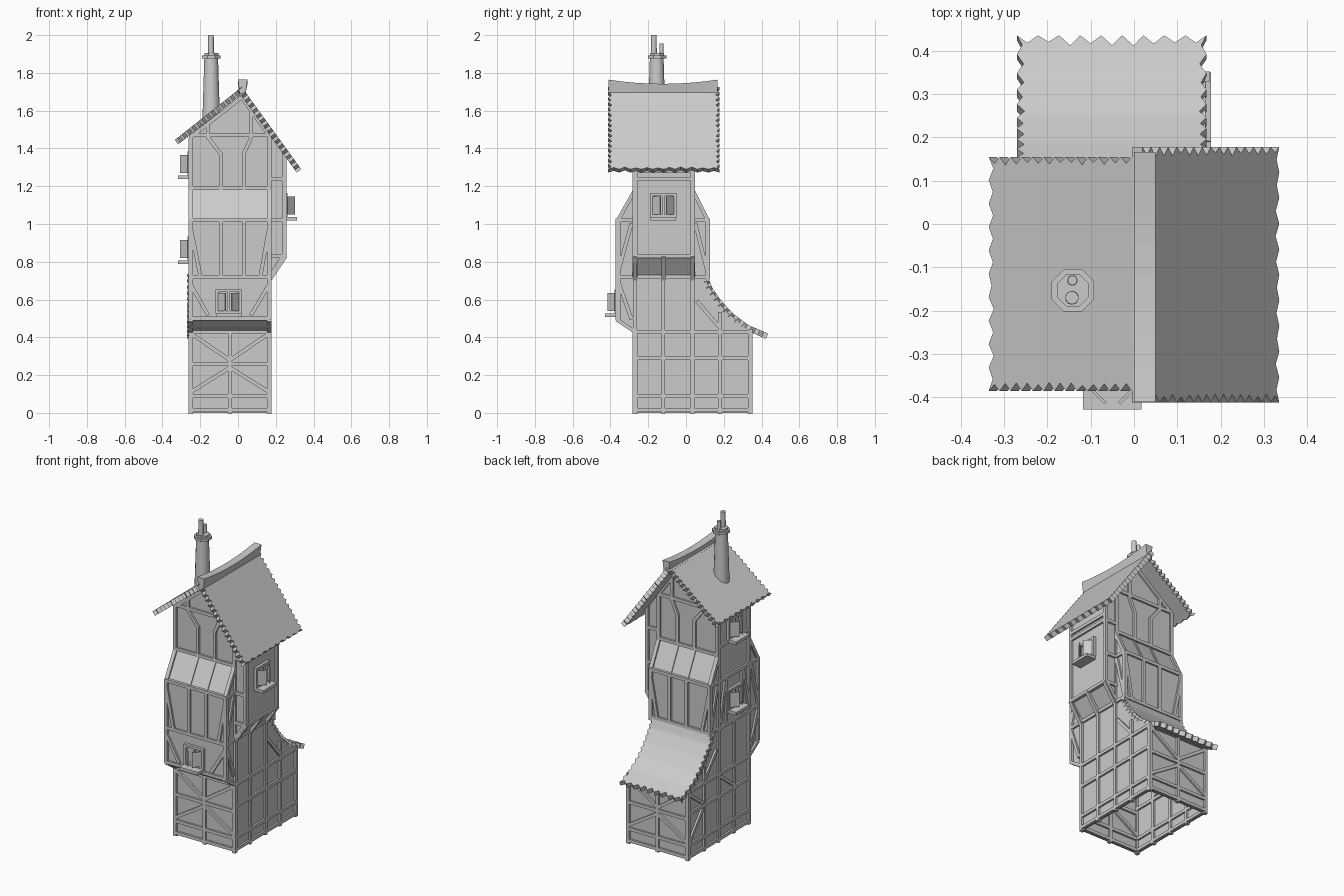
import bpy, bmesh, math, random
from mathutils import Vector, Matrix

random.seed(4)
if "Cube" in bpy.data.objects:
    bpy.data.objects.remove(bpy.data.objects["Cube"])

grey = bpy.data.materials.new("plain_grey")
grey.use_nodes = True
COLOR = (0.6, 0.6, 0.6, 1)
grey.diffuse_color = COLOR
grey.node_tree.nodes["Principled BSDF"].inputs["Base Color"].default_value = COLOR

L, R = -0.25, 0.165          # side walls
F, B = -0.27, 0.035          # front and back of the tower
JF, JB, SB = -0.36, 0.115, 0.34   # jetty front, jetty back, shed back


def finish(name, bm):
    mesh = bpy.data.meshes.new(name)
    bm.to_mesh(mesh)
    bm.free()
    mesh.materials.append(grey)
    obj = bpy.data.objects.new(name, mesh)
    bpy.context.collection.objects.link(obj)
    return obj


def place(axis, along, across, z):
    """Point whose depth runs along the named axis."""
    return Vector((along, across, z) if axis == "x" else (across, along, z))


def prism(name, axis, profile, lo, hi, open_edges=()):
    """Extrude a profile along an axis, leaving the listed sides open."""
    bm = bmesh.new()
    a = [bm.verts.new(place(axis, lo, p, z)) for p, z in profile]
    b = [bm.verts.new(place(axis, hi, p, z)) for p, z in profile]
    n = len(profile)
    bm.faces.new(a)
    bm.faces.new(b)
    sides = [bm.faces.new((a[i], a[(i + 1) % n], b[(i + 1) % n], b[i])) for i in range(n)]
    bmesh.ops.recalc_face_normals(bm, faces=bm.faces)
    bmesh.ops.delete(bm, geom=[sides[i] for i in open_edges], context="FACES")
    return finish(name, bm)


def box(bm, center, size, turn=0):
    m = Matrix.Translation(center) @ Matrix.Rotation(turn, 4, "Z") @ Matrix.Diagonal((*size, 1))
    bmesh.ops.create_cube(bm, size=1, matrix=m)


def beam(bm, a, b, normal, width=0.02, depth=0.024):
    d = b - a
    x = d.normalized()
    y = (normal - x * normal.dot(x)).normalized()
    m = Matrix((x, y, x.cross(y))).transposed().to_4x4()
    m = Matrix.Translation((a + b) / 2) @ m @ Matrix.Diagonal((d.length + width / 2, depth, width, 1))
    bmesh.ops.create_cube(bm, size=1, matrix=m)


def timbers(name, axis, plane, segments, **size):
    """Flat timber framing on a wall that faces along the axis."""
    bm = bmesh.new()
    normal = place(axis, 1, 0, 0)
    for p, z, q, w in segments:
        beam(bm, place(axis, plane, p, z), place(axis, plane, q, w), normal, **size)
    return finish(name, bm)


def rails(lo, hi, heights):
    return [(lo, z, hi, z) for z in heights]


def posts(places, lo, hi):
    return [(p, lo, p, hi) for p in places]


# Wall shells
prism("tower_body", "x", [(F, 0), (F, 0.43), (-0.32, 0.455), (JF, 0.49), (JF, 1.02), (F, 1.18),
                          (B, 1.18), (JB, 1.02), (JB, 0.68), (0.2, 0.55), (SB, 0.43), (SB, 0)],
      L, R, open_edges=(5, 11))
prism("gable_storey", "y", [(L, 1.17), (L, 1.47), (0.02, 1.68), (R, 1.48), (R, 1.17)], F, B, open_edges=(4,))
prism("side_bay", "y", [(R, 0.72), (0.245, 0.83), (0.245, 1.38), (R, 1.49)], F, B, open_edges=(3,))

# Ground storey framing, same on the front and the shed back
mid = (L + R) / 2
ground = rails(L, R, (0.015, 0.09, 0.26, 0.43)) + posts((L, mid, R), 0, 0.44)
for end in (L, R):
    ground += [(end, 0.42, mid, 0.28), (end, 0.11, mid, 0.24)]
timbers("ground_front_timbers", "y", F, ground)
timbers("shed_back_timbers", "y", SB, ground)

# Jetty framing on front and back
thirds = (-0.09, 0.03)
upper_jetty = rails(L, R, (0.72, 1.02)) + posts((L, *thirds, R), 0.72, 1.02)
upper_jetty += [(L, 0.98, -0.2, 0.73), (R, 0.98, 0.12, 0.73)]
lower_jetty = rails(L, R, (0.5,)) + posts((L, R), 0.5, 0.72)
lower_jetty += [(L, 0.68, -0.16, 0.52), (R, 0.68, 0.07, 0.52)]
timbers("jetty_front_timbers", "y", JF, upper_jetty + lower_jetty)
timbers("jetty_back_timbers", "y", JB, upper_jetty)

# Gable framing on front and back
gable = rails(L, R, (1.19, 1.47)) + posts((L, R), 1.18, 1.46) + posts(thirds, 1.19, 1.37)
gable += [(-0.09, 1.37, -0.16, 1.46), (0.03, 1.37, 0.07, 1.46), (0.07, 1.46, 0.07, 1.59),
          (-0.16, 1.46, -0.16, 1.53), (L, 1.46, 0.02, 1.67), (0.02, 1.67, R, 1.47)]
bay_edge = rails(R, 0.245, (0.83, 1.02, 1.24)) + posts((0.245,), 0.83, 1.37) + [(R, 0.72, 0.245, 0.83)]
for label, y in (("front", F), ("back", B)):
    timbers("gable_" + label + "_timbers", "y", y, gable)
    timbers("bay_" + label + "_timbers", "y", y, bay_edge)

# Framing on both side walls
side = rails(F, SB, (0.015, 0.09, 0.29, 0.43)) + rails(JF, JB, (0.72, 1.02)) + rails(F, B, (1.24,))
side += posts((F, B), 0, 1.45) + posts((-0.12,), 0, 0.72) + posts((0.18,), 0, 0.53) + posts((SB,), 0, 0.43)
side += posts((JF,), 0.5, 1.02) + posts((JB,), 0.7, 1.02)
side += [(JF, 0.74, -0.29, 1), (JB, 0.74, 0.05, 1), (JF, 0.7, -0.29, 0.5), (0.06, 0.59, 0.18, 0.45),
         (JF, 1.02, F, 1.18), (JB, 1.02, B, 1.18), (F, 0.43, JF, 0.49)]
left_extra = posts((-0.2, -0.04), 0.72, 1.02) + [(0.02, 0.75, -0.03, 1), (F, 0.75, -0.21, 1)]
ground_braces = [(0.33, 0.41, 0.2, 0.31), (0.02, 0.41, -0.11, 0.31), (0.33, 0.11, 0.2, 0.27)]
timbers("right_timbers", "x", R, side)
timbers("left_timbers", "x", L, side + left_extra + ground_braces)
timbers("bay_timbers", "x", 0.245, rails(F, B, (0.83, 1.24, 1.28)) + posts((F, B), 0.83, 1.38))

# Ribs on the sloping skirts, and brackets below the bay
bm = bmesh.new()
for x in (L, *thirds, R):
    for low, high in ((JF, F), (JB, B)):
        beam(bm, Vector((x, low, 1.02)), Vector((x, high, 1.18)), Vector((0, low, 0.1)), 0.014, 0.012)
finish("skirt_ribs", bm)
bm = bmesh.new()
for y in (F, -0.12, B):
    beam(bm, Vector((R, y, 0.71)), Vector((0.245, y, 0.83)), Vector((1, 0, -1)), 0.022, 0.03)
finish("bay_brackets", bm)


def window(name, spot, turn):
    """Framed opening with a sill and two half open shutters."""
    bm = bmesh.new()
    for s in (-1, 1):
        box(bm, (s * 0.062, -0.005, 0.07), (0.015, 0.025, 0.125))
        box(bm, (s * 0.036, -0.033, 0.068), (0.058, 0.007, 0.095), -s * math.pi / -4)
    for z in (0.013, 0.127):
        box(bm, (0, -0.005, z), (0.139, 0.025, 0.015))
    box(bm, (0, -0.005, 0.07), (0.012, 0.02, 0.12))
    box(bm, (0, -0.03, -0.003), (0.135, 0.075, 0.018))
    obj = finish(name, bm)
    obj.location = spot
    obj.rotation_euler.z = turn


quarter = math.pi / 2
window("front_window", (-0.05, JF, 0.52), 0)
window("bay_window", (0.245, -0.12, 1.03), quarter)
window("left_upper_window", (L, -0.12, 1.25), -quarter)
window("left_lower_window", (L, -0.12, 0.8), -quarter)


def roof(name, axis, path, lo, hi, rows, cols, rake, eave):
    """Sheet swept along a slope, with ragged shingle edges."""
    pts = [Vector(p) for p in path]
    bm = bmesh.new()
    grid = []
    for r in range(rows + 1):
        t = r / rows * (len(pts) - 1)
        i = min(int(t), len(pts) - 2)
        p = pts[i].lerp(pts[i + 1], t - i)
        down = (pts[i + 1] - pts[i]).normalized()
        row = []
        for c in range(cols + 1):
            w = lo + (hi - lo) * c / cols
            notch = rake * random.uniform(0.6, 1) if r % 2 else 0
            w += notch * ((c == 0) - (c == cols))
            cut = eave * random.uniform(0.5, 1) if r == rows and c % 2 else 0
            q = p - down * cut
            row.append(bm.verts.new(place(axis, w, q.x, q.y)))
        grid.append(row)
    for r in range(rows):
        for c in range(cols):
            f = bm.faces.new((grid[r][c], grid[r][c + 1], grid[r + 1][c + 1], grid[r + 1][c]))
            f.normal_update()
            if f.normal.z < 0:
                f.normal_flip()
    obj = finish(name, bm)
    mod = obj.modifiers.new("thickness", "SOLIDIFY")
    mod.thickness, mod.offset = 0.03, -1


# Roofs
roof("main_roof_left", "y", [(0.02, 1.725), (-0.335, 1.445)], -0.385, 0.155, 28, 20, 0.02, 0.015)
roof("main_roof_right", "y", [(0.02, 1.725), (0.335, 1.29)], -0.412, 0.178, 32, 20, 0.022, 0.015)
roof("shed_roof", "x", [(0.11, 0.735), (0.14, 0.66), (0.19, 0.59), (0.25, 0.525), (0.33, 0.465), (0.435, 0.42)],
     -0.27, 0.167, 24, 18, 0.018, 0.03)

# Sagging ridge cap, flared toward the top
bm = bmesh.new()
rings = []
for i in range(9):
    s = i / 4 - 1
    top = 1.742 + 0.022 * s * s
    section = [(0, top), (0.05, top), (0.04, 1.69), (0.008, 1.69)]
    rings.append([bm.verts.new((x, -0.122 + 0.288 * s, z)) for x, z in section])
for a, b in zip(rings, rings[1:]):
    for k in range(4):
        bm.faces.new((a[k], a[k - 1], b[k - 1], b[k]))
bm.faces.new(rings[0])
bm.faces.new(rings[-1])
bmesh.ops.recalc_face_normals(bm, faces=bm.faces)
finish("ridge_cap", bm)


def tube(name, x, y, z0, z1, r0, r1, sides):
    bm = bmesh.new()
    m = Matrix.Translation((x, y, (z0 + z1) / 2)) @ Matrix.Rotation(math.pi / sides, 4, "Z")
    bmesh.ops.create_cone(bm, cap_ends=True, segments=sides, radius1=r0, radius2=r1, depth=z1 - z0, matrix=m)
    obj = finish(name, bm)
    bpy.context.view_layer.objects.active = obj
    obj.select_set(True)
    bpy.ops.object.shade_smooth_by_angle(angle=math.radians(35))
    obj.select_set(False)


# Chimney
tube("chimney_stack", -0.142, -0.155, 1.5, 1.88, 0.049, 0.037, 16)
tube("chimney_cap", -0.141, -0.153, 1.876, 1.892, 0.053, 0.053, 8)
tube("chimney_neck", -0.141, -0.153, 1.892, 1.905, 0.04, 0.04, 8)
tube("tall_pot", -0.143, -0.17, 1.9, 2.0, 0.016, 0.015, 12)
tube("short_pot", -0.142, -0.13, 1.9, 1.955, 0.012, 0.011, 12)
